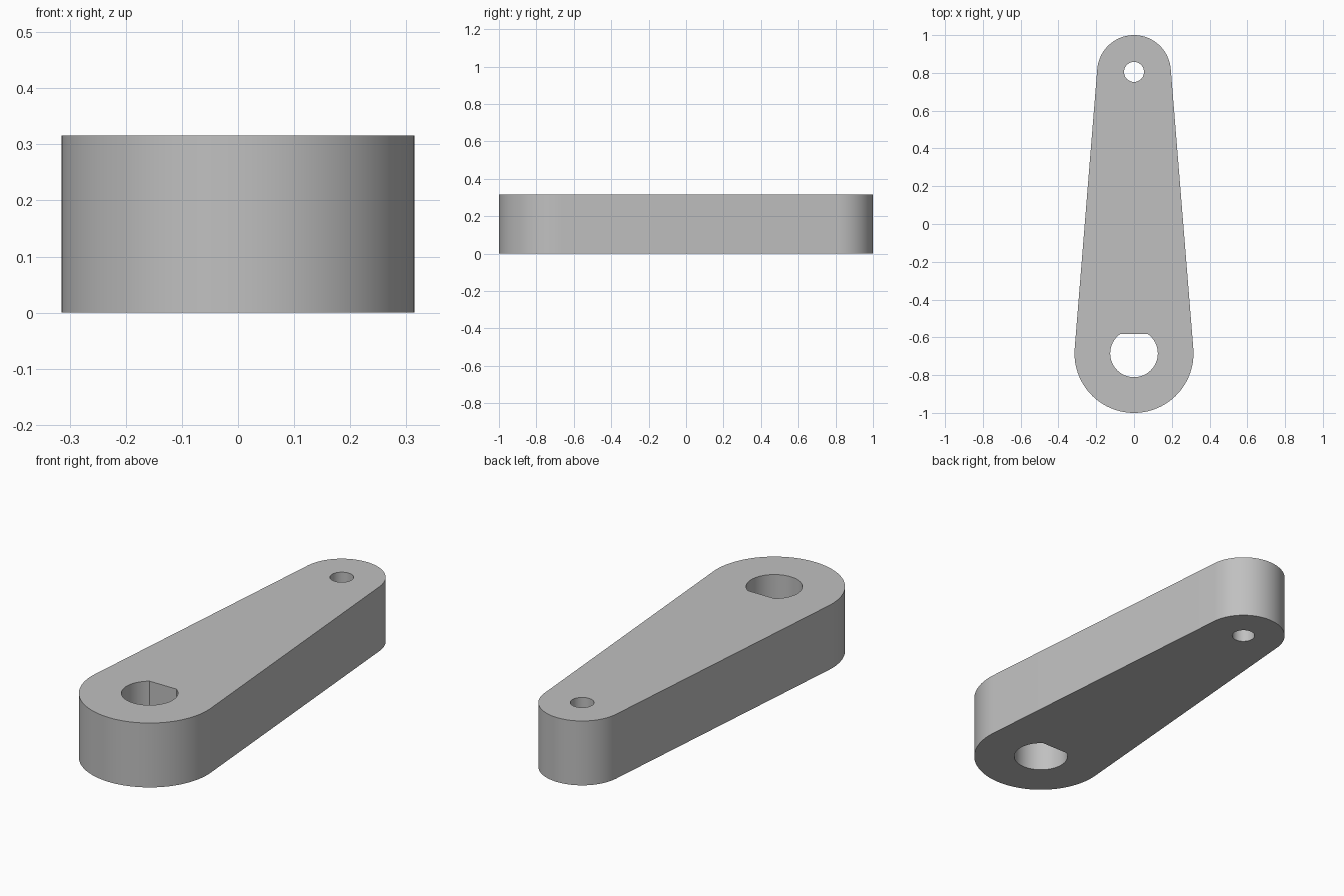
import bpy, bmesh
from math import sin, cos, asin, pi

cube = bpy.data.objects.get("Cube")
if cube:
    bpy.data.objects.remove(cube, do_unlink=True)

HEIGHT = 0.316
BIG_Y, BIG_R = -0.685, 0.315
SMALL_Y, SMALL_R = 0.805, 0.195
BORE_R, PIN_R = 0.126, 0.053
FLAT_Y = -0.582

grey = bpy.data.materials.new("grey metal")
grey.use_nodes = True
colour = (0.53, 0.53, 0.53, 1)
grey.diffuse_color = colour
grey.node_tree.nodes["Principled BSDF"].inputs["Base Color"].default_value = colour


def arc(cy, radius, start, end, steps):
    """Points on an arc centred on x = 0, both ends included."""
    angles = [start + (end - start) * i / steps for i in range(steps + 1)]
    return [(radius * cos(a), cy + radius * sin(a)) for a in angles]


# Tapered outline: two arcs joined by their common tangents
tilt = asin((BIG_R - SMALL_R) / (SMALL_Y - BIG_Y))
outline = (arc(SMALL_Y, SMALL_R, tilt, pi - tilt, 40)
           + arc(BIG_Y, BIG_R, pi - tilt, 2 * pi + tilt, 56))

# D-shaped shaft bore, and round pin hole
flat = asin((FLAT_Y - BIG_Y) / BORE_R)
bore = arc(BIG_Y, BORE_R, pi - flat, 2 * pi + flat, 48)
pin_hole = arc(SMALL_Y, PIN_R, 0, 2 * pi, 40)[:-1]

# Fill the profile around its holes, then extrude it upwards
bm = bmesh.new()
edges = []
for loop in (outline, bore, pin_hole):
    verts = [bm.verts.new((x, y, 0)) for x, y in loop]
    edges += [bm.edges.new((v, verts[i - 1])) for i, v in enumerate(verts)]
bmesh.ops.triangle_fill(bm, edges=edges, use_beauty=True, normal=(0, 0, 1))
top = bmesh.ops.extrude_face_region(bm, geom=bm.faces[:], use_keep_orig=True)["geom"]
bmesh.ops.translate(bm, vec=(0, 0, HEIGHT),
                    verts=[g for g in top if isinstance(g, bmesh.types.BMVert)])
bmesh.ops.recalc_face_normals(bm, faces=bm.faces[:])

mesh = bpy.data.meshes.new("crank_arm")
bm.to_mesh(mesh)
bm.free()
mesh.materials.append(grey)
arm = bpy.data.objects.new("crank_arm", mesh)
bpy.context.collection.objects.link(arm)

# Smooth round walls with crisp rims
bpy.ops.object.select_all(action="DESELECT")
arm.select_set(True)
bpy.context.view_layer.objects.active = arm
bpy.ops.object.shade_smooth_by_angle(angle=pi / 6)
